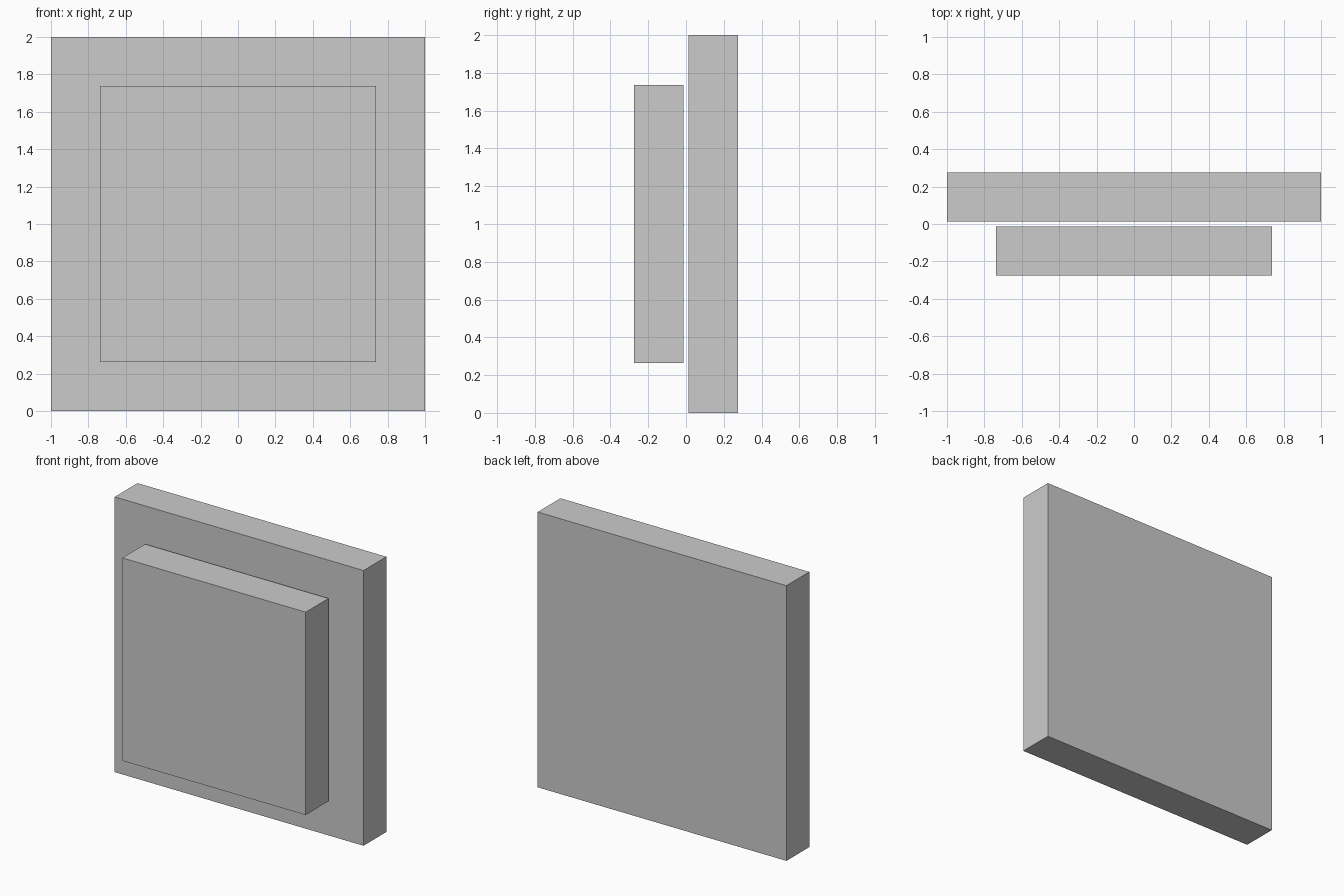
import bpy

if "Cube" in bpy.data.objects:
    bpy.data.objects.remove(bpy.data.objects["Cube"])


def slab(name, side, y_centre, depth=0.262):
    """Square upright slab centred at z = 1."""
    bpy.ops.mesh.primitive_cube_add(size=1, location=(0, y_centre, 1))
    obj = bpy.context.object
    obj.name = name
    obj.scale = (side, depth, side)
    bpy.ops.object.transform_apply(location=False, rotation=False, scale=True)
    return obj


# Large panel at the back, smaller panel floating just in front of it
slab("back_panel", 2.0, 0.144)
slab("front_panel", 1.474, -0.144)
